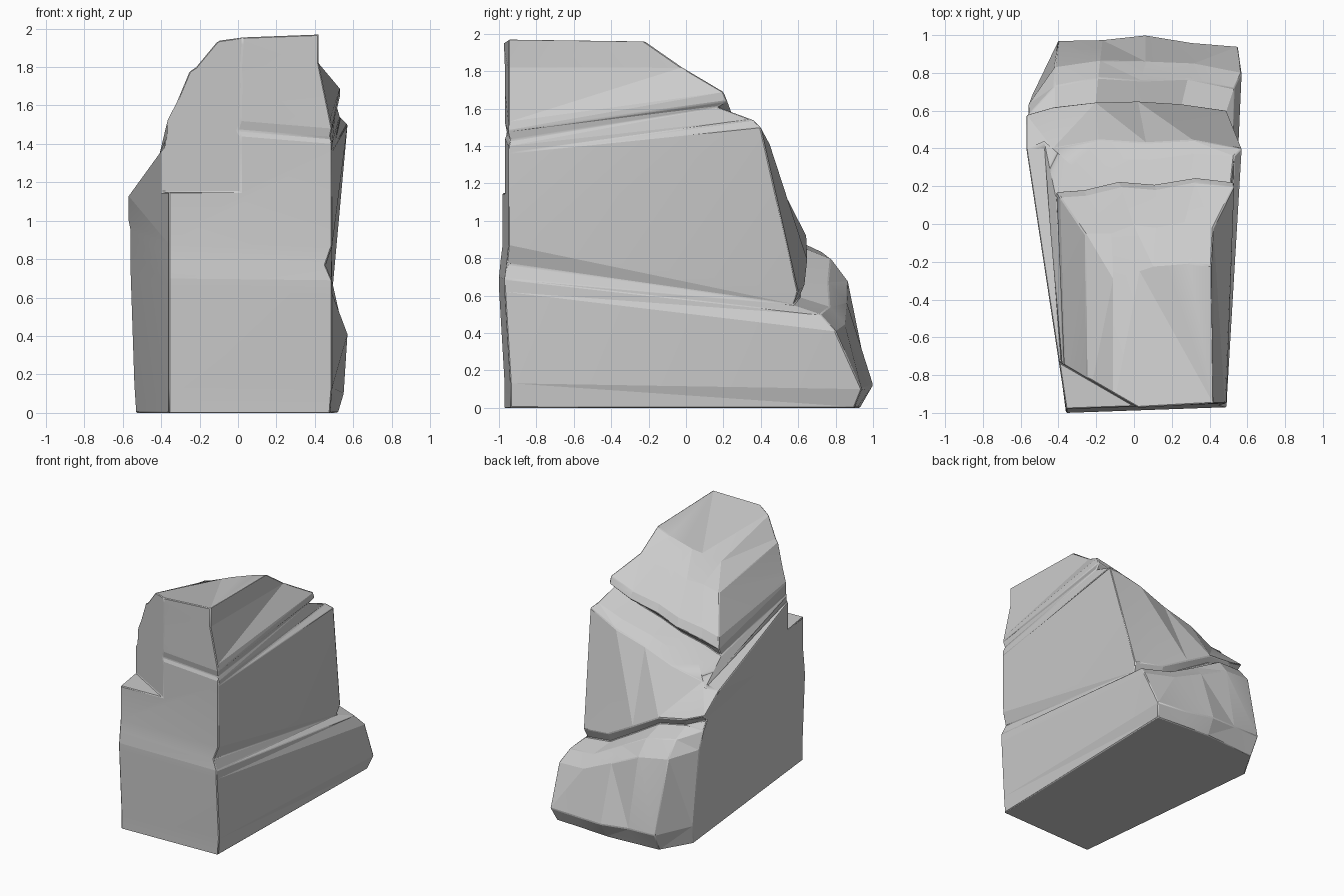
import bpy
import bmesh
from mathutils import Vector

default = bpy.data.objects.get("Cube")
if default:
    bpy.data.objects.remove(default, do_unlink=True)

# Stone material
stone = bpy.data.materials.new("grey_stone")
stone.use_nodes = True
colour = (0.6, 0.6, 0.6, 1)
stone.diffuse_color = colour
stone.node_tree.nodes["Principled BSDF"].inputs["Base Color"].default_value = colour


def ring(left_x, right_x, front_y, right_z, left_z, back_right, middle_y, back_left, bulge):
    """Tilted outline of the rock: front edge, right back corner, rough back, left wall."""
    right, left = Vector(back_right), Vector(back_left)

    def back_point(x, y):
        t = (x - left.x) / (right.x - left.x)
        return Vector((x, y, left.z + (right.z - left.z) * t))

    middle = back_point(left.x + (right.x - left.x) * 0.55, middle_y)
    chamfer = back_point(left.x + 0.14, middle_y - 0.03)
    step = 0.12 * max(0, left.z - right.z)

    def lump(a, b, rise):
        return (a + b) / 2 + Vector((0, bulge, rise))

    return [Vector((left_x, front_y - 0.03, left_z)),
            Vector((right_x, front_y, right_z)),
            right, lump(right, middle, -step), middle,
            lump(middle, chamfer, step), chamfer, left]


def loft(bm, rings):
    """Skin neighbouring outlines and close both ends."""
    loops = [[bm.verts.new(p) for p in points] for points in rings]
    count = len(loops[0])
    for low, high in zip(loops, loops[1:]):
        for i in range(count):
            j = (i + 1) % count
            bm.faces.new((low[i], low[j], high[j], high[i]))
    bm.faces.new(loops[0][::-1])
    bm.faces.new(loops[-1])


def make_object(name, bm):
    bmesh.ops.recalc_face_normals(bm, faces=bm.faces)
    mesh = bpy.data.meshes.new(name)
    bm.to_mesh(mesh)
    bm.free()
    obj = bpy.data.objects.new(name, mesh)
    bpy.context.collection.objects.link(obj)
    return obj


# Wide base layer, up to its sloping shelf
lower_layer = [
    ring(-.36, .48, -.94, 0, 0, (.52, .9, 0), .93, (-.53, .66, 0), 0),
    ring(-.36, .49, -.94, .13, .13, (.55, .94, .1), 1, (-.54, .68, .15), -.01),
    ring(-.36, .49, -.97, .62, .64, (.57, .8, .41), .86, (-.56, .63, .75), .02),
    ring(-.36, .49, -.97, .69, .7, (.53, .72, .5), .76, (-.56, .58, .88), .03),
    ring(-.36, .455, -.96, .77, .8, (.48, .57, .55), .62, (-.56, .53, .95), .01),
]
# Tall middle layer between the two grooves
middle_layer = [
    ring(-.36, .49, -.95, .87, .88, (.49, .6, .62), .65, (-.57, .58, 1), .01),
    ring(-.36, .49, -.95, 1.36, 1.42, (.57, .4, 1.5), .43, (-.57, .4, 1.13), .03),
    ring(-.36, .49, -.95, 1.4, 1.47, (.53, .36, 1.54), .34, (-.47, .27, 1.21), .02),
    ring(-.36, .48, -.94, 1.43, 1.5, (.51, .17, 1.61), .17, (-.41, .14, 1.28), .02),
]
# Overhanging top layer with its plateau sinking towards the back left
upper_layer = [
    ring(-.36, .49, -.95, 1.48, 1.55, (.53, .22, 1.64), .21, (-.41, .17, 1.34), .03),
    ring(-.34, .48, -.95, 1.53, 1.59, (.53, .2, 1.69), .18, (-.39, .14, 1.42), .03),
    ring(-.25, .42, -.95, 1.82, 1.8, (.42, -.02, 1.82), -.02, (-.26, -.05, 1.67), .03),
    ring(-.11, .42, -.95, 1.97, 1.95, (.41, -.22, 1.96), -.22, (-.11, -.29, 1.79), .01),
]
bm = bmesh.new()
loft(bm, lower_layer + middle_layer + upper_layer)
bmesh.ops.triangulate(bm, faces=bm.faces)
rock = make_object("cliff_rock", bm)
rock.data.materials.append(stone)

# Wedge that takes the ledge out of the upper front corner
bm = bmesh.new()
wedge = [bm.verts.new((x, y, 1.15)) for x, y in ((-.76, -.52), (-.76, -1.4), (.14, -1.4), (.14, -1.04))]
floor = bm.faces.new(wedge)
top = bmesh.ops.extrude_face_region(bm, geom=[floor])["geom"]
bmesh.ops.translate(bm, vec=(0, 0, 1),
                    verts=[v for v in top if isinstance(v, bmesh.types.BMVert)])
cutter = make_object("ledge_cutter", bm)
cutter.hide_render = True

bpy.ops.object.select_all(action="DESELECT")
bpy.context.view_layer.objects.active = rock
rock.select_set(True)
cut = rock.modifiers.new("ledge", "BOOLEAN")
cut.operation = "DIFFERENCE"
cut.solver = "EXACT"
cut.object = cutter
bpy.ops.object.modifier_apply(modifier=cut.name)
bpy.data.objects.remove(cutter, do_unlink=True)

# Softly worn edges
worn = rock.modifiers.new("worn_edges", "BEVEL")
worn.width = 0.006
worn.segments = 1
worn.limit_method = "ANGLE"
worn.angle_limit = 0.5
bpy.ops.object.shade_smooth_by_angle(angle=0.12)
